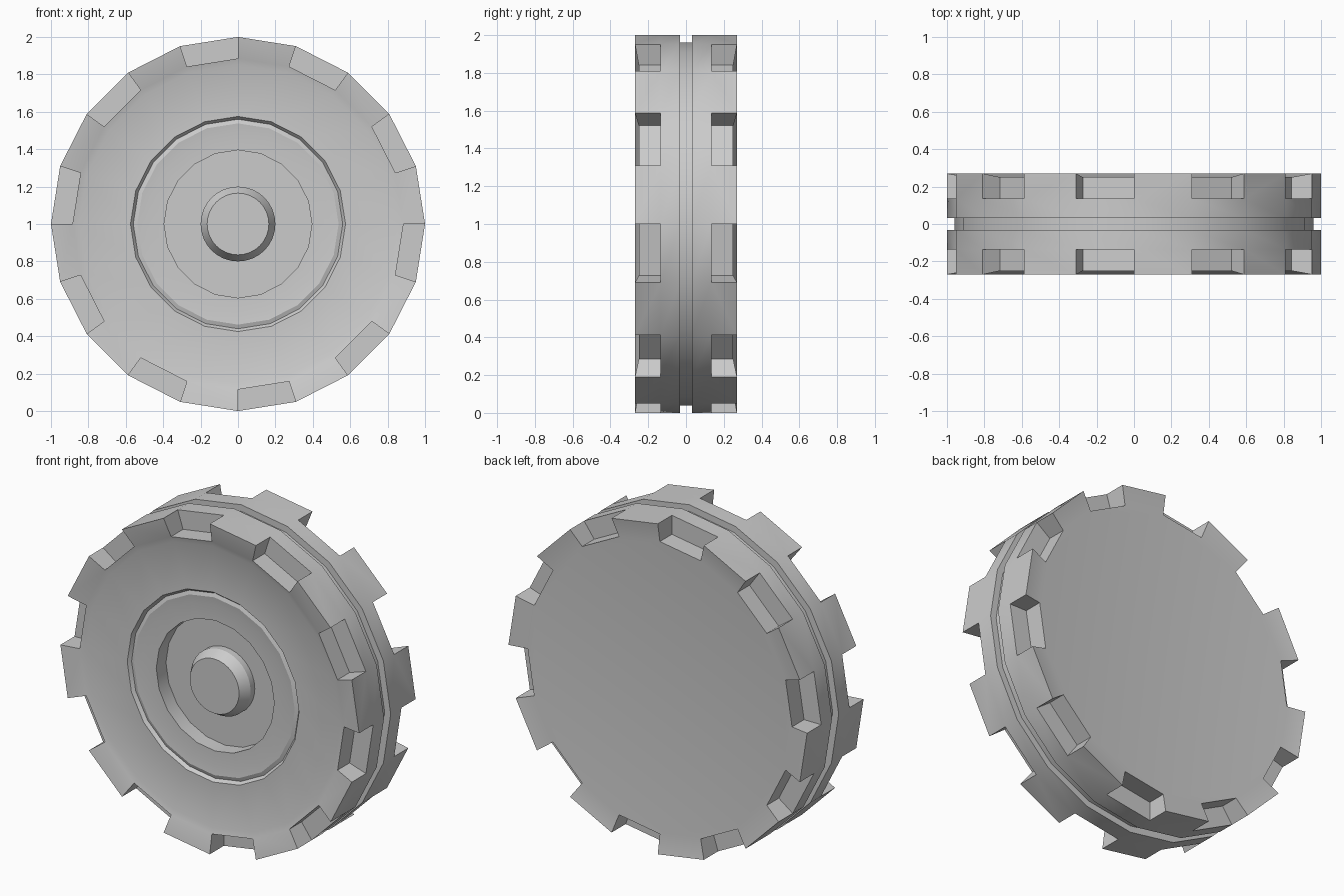
import bpy, bmesh
from math import cos, sin, pi, radians

if "Cube" in bpy.data.objects:
    bpy.data.objects.remove(bpy.data.objects["Cube"])

CZ = 1.0    # axle height
N = 20      # sides of the wheel


def ring(bm, r, y, n=N):
    return [bm.verts.new((r * cos(2 * pi * i / n), y, CZ + r * sin(2 * pi * i / n)))
            for i in range(n)]


def bridge(bm, a, b, pick=lambda i: True):
    n = len(a)
    for i in range(n):
        if pick(i):
            j = (i + 1) % n
            bm.faces.new((a[i], a[j], b[j], b[i]))


def finish(bm, name):
    bmesh.ops.recalc_face_normals(bm, faces=bm.faces)
    mesh = bpy.data.meshes.new(name)
    bm.to_mesh(mesh)
    bm.free()
    ob = bpy.data.objects.new(name, mesh)
    bpy.context.collection.objects.link(ob)
    bpy.ops.object.select_all(action='DESELECT')
    ob.select_set(True)
    bpy.context.view_layer.objects.active = ob
    bpy.ops.object.shade_smooth_by_angle(angle=radians(25))
    return ob


def is_lug(i):
    return i % 2 == 0


def tread_side(bm, s):
    """Alternating lugs and notches on one side; returns inner and outer rings."""
    a = ring(bm, 0.885, s * 0.25)
    b = ring(bm, 1.0, s * 0.27)
    c = ring(bm, 1.0, s * 0.135)
    d = ring(bm, 0.885, s * 0.135)
    bridge(bm, a, b, is_lug)
    bridge(bm, b, c, is_lug)
    bridge(bm, a, d, lambda i: not is_lug(i))
    bridge(bm, d, c, lambda i: not is_lug(i))
    for i in range(N):
        bm.faces.new((a[i], b[i], c[i], d[i]))
    return a, c


# wheel: lugged tread with a centre groove
bm = bmesh.new()
front, c_front = tread_side(bm, -1)
back, c_back = tread_side(bm, 1)
prev = c_front
for r, y in [(1.0, -0.032), (0.96, -0.032), (0.96, 0.032), (1.0, 0.032)]:
    cur = ring(bm, r, y)
    bridge(bm, prev, cur)
    prev = cur
bridge(bm, prev, c_back)
bm.faces.new(back)

# stepped front face and hub recess
prev = front
for r, y in [(0.852, -0.238), (0.575, -0.238), (0.56, -0.218), (0.538, -0.226),
             (0.49, -0.22), (0.395, -0.218), (0.395, -0.125)]:
    cur = ring(bm, r, y)
    bridge(bm, prev, cur)
    prev = cur
bm.faces.new(prev)
finish(bm, "wheel")

# tapered hub cap
bm = bmesh.new()
base = ring(bm, 0.2, -0.125, 32)
rim = ring(bm, 0.2, -0.165, 32)
tip = ring(bm, 0.165, -0.225, 32)
bridge(bm, base, rim)
bridge(bm, rim, tip)
bm.faces.new(tip)
finish(bm, "hub_cap")
